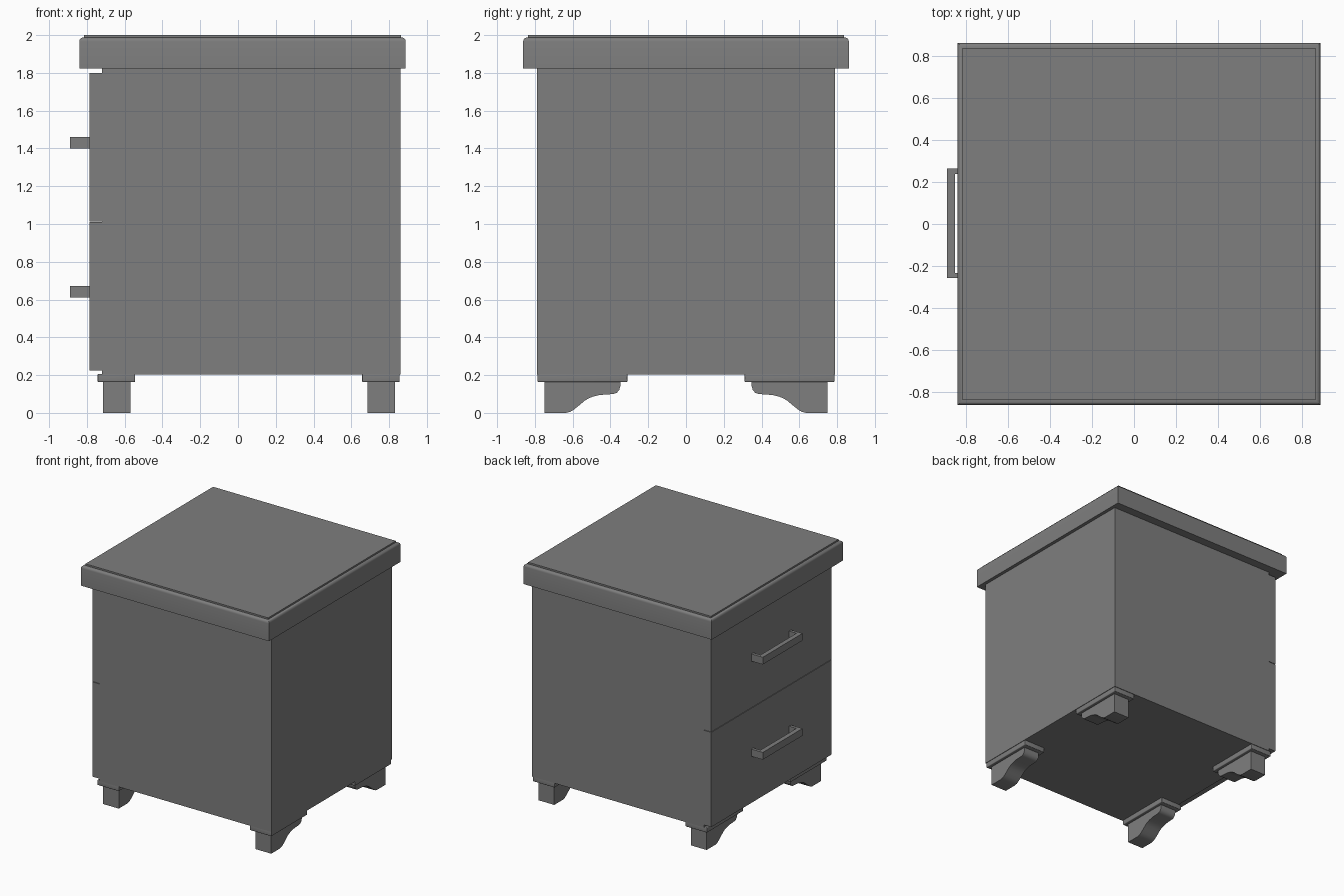
import bpy, bmesh

if "Cube" in bpy.data.objects:
    bpy.data.objects.remove(bpy.data.objects["Cube"])

grey = bpy.data.materials.new("dark_grey")
grey.diffuse_color = (0.21, 0.21, 0.21, 1)
grey.use_nodes = True
grey.node_tree.nodes["Principled BSDF"].inputs["Base Color"].default_value = grey.diffuse_color


def finish(name, bm):
    bmesh.ops.recalc_face_normals(bm, faces=bm.faces)
    mesh = bpy.data.meshes.new(name)
    bm.to_mesh(mesh)
    bm.free()
    mesh.materials.append(grey)
    obj = bpy.data.objects.new(name, mesh)
    bpy.context.collection.objects.link(obj)
    bpy.context.view_layer.objects.active = obj
    obj.select_set(True)
    bpy.ops.object.shade_smooth_by_angle(angle=0.6)
    obj.select_set(False)
    return obj


def box(name, lo, hi, round_top=0.0, bevel=0.0):
    """Box; optionally rounds only the upper rim, or every edge."""
    bm = bmesh.new()
    bmesh.ops.create_cube(bm, size=1)
    for v in bm.verts:
        v.co = [(a + b) / 2 + c * (b - a) for a, b, c in zip(lo, hi, v.co)]
    width = round_top or bevel
    if width:
        edges = [e for e in bm.edges
                 if bevel or all(v.co.z > hi[2] - 1e-4 for v in e.verts)]
        bmesh.ops.bevel(bm, geom=edges, offset=width, segments=4, profile=0.5,
                        affect='EDGES')
    return finish(name, bm)


def extrude(name, points, offset):
    bm = bmesh.new()
    face = bm.faces.new([bm.verts.new(p) for p in points])
    res = bmesh.ops.extrude_face_region(bm, geom=[face])
    verts = [g for g in res["geom"] if isinstance(g, bmesh.types.BMVert)]
    bmesh.ops.translate(bm, verts=verts, vec=offset)
    return finish(name, bm)


# Top: slab with rounded upper rim and a thin raised panel
box("top_slab", (-0.84, -0.862, 1.822), (0.888, 0.862, 1.987), round_top=0.02)
box("top_panel", (-0.815, -0.837, 1.98), (0.863, 0.837, 2.0))

# Carcass
box("carcass", (-0.72, -0.79, 0.203), (0.86, 0.79, 1.825))

# Two drawers, each with a U-shaped pull
handle_outline = [(-0.785, -0.257), (-0.89, -0.257), (-0.89, 0.264), (-0.785, 0.264),
                  (-0.785, 0.239), (-0.852, 0.239), (-0.852, -0.232), (-0.785, -0.232)]
for label, z in (("lower", 0.224), ("upper", 1.014)):
    box(label + "_drawer_front", (-0.785, -0.79, z), (-0.715, 0.79, z + 0.786))
    extrude(label + "_handle", [(x, y, z + 0.387) for x, y in handle_outline],
            (0, 0, 0.06))

# Four feet: moulded mounting plate over a scrolled bracket
bracket = [(0.75, 0.168), (0.75, 0), (0.635, 0), (0.612, 0.006), (0.59, 0.02),
           (0.563, 0.042), (0.537, 0.064), (0.515, 0.077), (0.49, 0.087), (0.455, 0.095),
           (0.384, 0.10), (0.367, 0.106), (0.354, 0.12), (0.348, 0.14), (0.348, 0.168)]
for row, x0 in (("front", -0.715), ("back", 0.685)):
    for label, s in (("left", 1), ("right", -1)):
        extrude(f"{row}_{label}_foot", [(x0, s * y, z) for y, z in bracket], (0.145, 0, 0))
        ya, yb = sorted((s * 0.31, s * 0.786))
        box(f"{row}_{label}_foot_plate", (x0 - 0.028, ya, 0.163), (x0 + 0.171, yb, 0.207),
            bevel=0.006)
